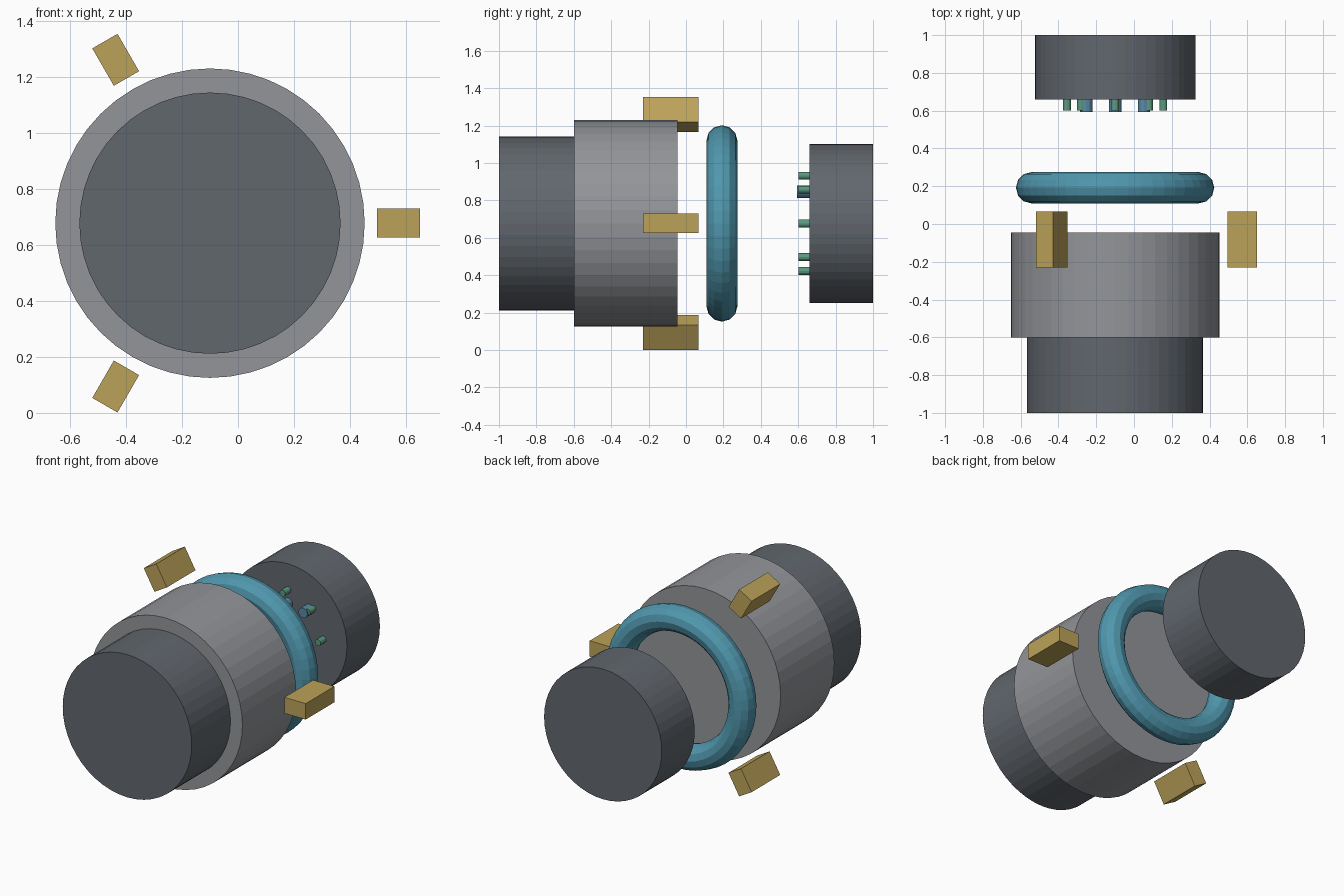
import bpy, math

if "Cube" in bpy.data.objects:
    bpy.data.objects.remove(bpy.data.objects["Cube"])

CX, CZ = -0.1, 0.677          # shared axis, running along y


def material(name, rgb):
    m = bpy.data.materials.new(name)
    m.diffuse_color = (*rgb, 1)
    m.use_nodes = True
    m.node_tree.nodes["Principled BSDF"].inputs["Base Color"].default_value = m.diffuse_color
    return m


dark = material("dark_grey", (0.12, 0.135, 0.155))
grey = material("mid_grey", (0.29, 0.30, 0.32))
teal = material("teal_seal", (0.08, 0.31, 0.42))
brass = material("brass", (0.50, 0.36, 0.10))
green = material("green_pin", (0.11, 0.32, 0.22))
blue = material("blue_pin", (0.10, 0.25, 0.38))


def finish(name, mat):
    ob = bpy.context.object
    ob.name = name
    ob.data.materials.append(mat)
    return ob


def rod(name, r, y0, y1, mat, x=0.0, z=0.0, sides=48):
    bpy.ops.mesh.primitive_cylinder_add(
        vertices=sides, radius=r, depth=y1 - y0,
        location=(CX + x, (y0 + y1) / 2, CZ + z), rotation=(math.pi / 2, 0, 0))
    return finish(name, mat)


# Main housing and its narrower rear section
rod("rear_body", 0.466, -1.0, -0.6, dark)
rod("coupling_shell", 0.552, -0.6, -0.045, grey)

# Sealing ring
bpy.ops.mesh.primitive_torus_add(
    major_segments=48, minor_segments=12, major_radius=0.442, minor_radius=0.083,
    location=(CX, 0.192, CZ), rotation=(math.pi / 2, 0, 0))
finish("seal_ring", teal)

# Three latches spaced around the shell
for i in range(3):
    a = i * math.tau / 3
    bpy.ops.mesh.primitive_cube_add(
        size=1, location=(CX + 0.673 * math.cos(a), -0.082, CZ + 0.673 * math.sin(a)),
        rotation=(0, -a, 0))
    bpy.context.object.scale = (0.154, 0.295, 0.104)
    finish(f"latch_{i + 1}", brass)

# Mating plug with its contact pins
rod("plug_body", 0.425, 0.66, 1.0, dark)
for i in range(8):
    a = i * math.tau / 8
    rod(f"signal_pin_{i + 1}", 0.021, 0.602, 0.665, green,
        0.255 * math.cos(a), 0.255 * math.sin(a), 12)
for i in range(3):
    rod(f"power_pin_{i + 1}", 0.033, 0.594, 0.665, blue, (i - 1) * 0.153, 0.17, 12)
